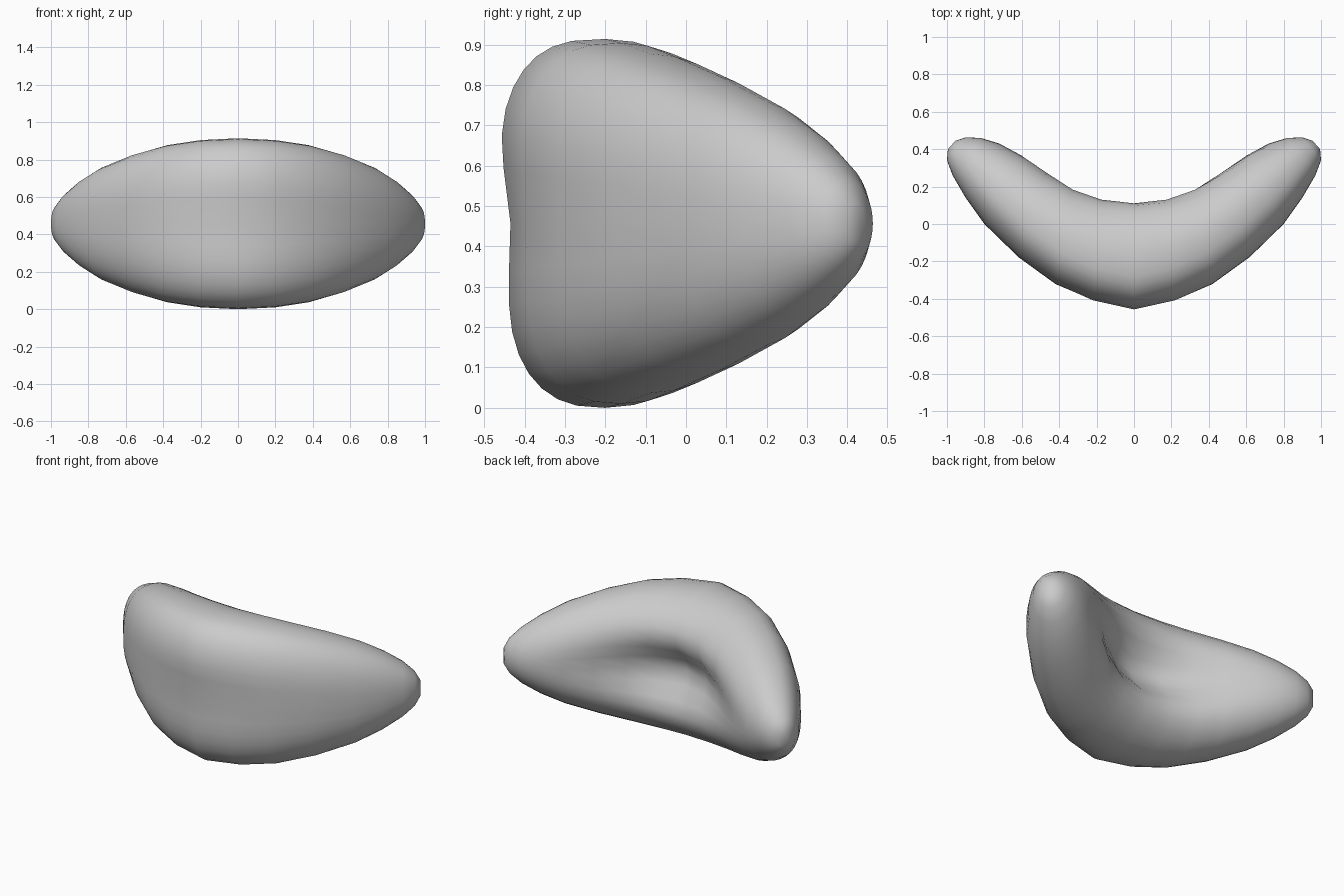
import bpy, bmesh, math

cube = bpy.data.objects.get("Cube")
if cube:
    bpy.data.objects.remove(cube, do_unlink=True)

MID_Z = 0.457
SIDES = 36
# Cross-sections from middle to tip:
# front x, front y, back x, back y, half height, back recess, front recess
STATIONS = [
    (0.00, -0.475, 0.00, 0.21, 0.457, 0.23, 0.04),
    (0.22, -0.425, 0.17, 0.215, 0.447, 0.18, 0.03),
    (0.42, -0.335, 0.32, 0.25, 0.42, 0.11, 0.02),
    (0.62, -0.185, 0.46, 0.315, 0.37, 0.055, 0.01),
    (0.80, 0.00, 0.60, 0.385, 0.302, 0.02, 0),
    (0.90, 0.14, 0.72, 0.43, 0.235, 0, 0),
    (0.97, 0.26, 0.82, 0.46, 0.165, 0, 0),
    (1.00, 0.34, 0.90, 0.463, 0.105, 0, 0),
    (0.995, 0.40, 0.955, 0.445, 0.05, 0, 0),
]


def signed_power(value, power):
    return math.copysign(abs(value) ** power, value)


def section(index, side):
    """Cross-section, fuller at the front, hollowed on front and back."""
    fx, fy, bx, by, height, back_hollow, front_hollow = STATIONS[index]
    to_tip = index / (len(STATIONS) - 1)
    crest = 0.4 + 0.1 * to_tip
    points = []
    for i in range(SIDES):
        angle = 2 * math.pi * i / SIDES
        c, s = math.cos(angle), math.sin(angle)
        if c > 0:
            fullness, dent, spread = 2.0, back_hollow, 0.39
        elif s > 0:
            fullness, dent, spread = 2.9 - 0.8 * to_tip, -front_hollow, 0.36
        else:
            fullness, dent, spread = 2.6 - 0.5 * to_tip, -front_hollow, 0.6
        across = signed_power(c, 2 / fullness)
        up = signed_power(s, 2 / fullness)
        t = crest + across * (1 - crest if c > 0 else crest)
        # the hollow fades out towards the crest of the section
        dent *= math.exp(-(up / spread) ** 2) * min(1, abs(across) * 2)
        x = fx + (bx - fx) * t
        y = fy + (by - fy) * t - dent
        points.append((side * x, y, MID_Z + height * up))
    return points


# Curved, hollowed body lofted from one tip to the other
bm = bmesh.new()
count = len(STATIONS)
rings = [section(i, -1) for i in range(count - 1, 0, -1)]
rings += [section(i, 1) for i in range(count)]
rings = [[bm.verts.new(p) for p in ring] for ring in rings]
for a, b in zip(rings, rings[1:]):
    for i in range(SIDES):
        j = (i + 1) % SIDES
        bm.faces.new((a[i], a[j], b[j], b[i]))
bm.faces.new(rings[0])
bm.faces.new(rings[-1])
bmesh.ops.recalc_face_normals(bm, faces=bm.faces)
for face in bm.faces:
    face.smooth = True
mesh = bpy.data.meshes.new("curved_body")
bm.to_mesh(mesh)
bm.free()
body = bpy.data.objects.new("curved_body", mesh)
bpy.context.collection.objects.link(body)

# Plain grey material
grey = bpy.data.materials.new("light_grey")
grey.use_nodes = True
colour = (0.6, 0.6, 0.6, 1)
grey.diffuse_color = colour
for node in grey.node_tree.nodes:
    if node.type == 'BSDF_PRINCIPLED':
        node.inputs["Base Color"].default_value = colour
mesh.materials.append(grey)
